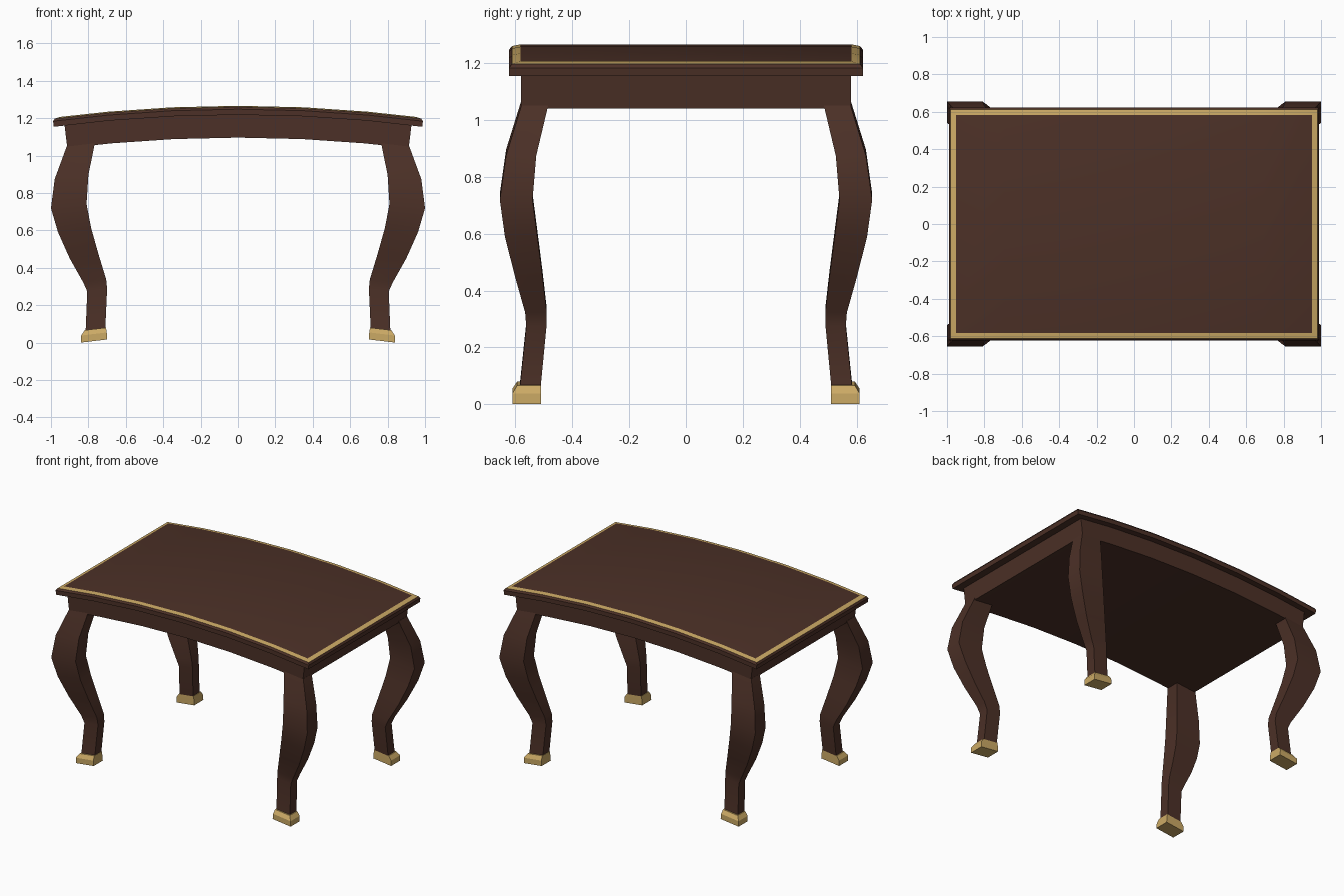
import bpy, bmesh, math

if "Cube" in bpy.data.objects:
    bpy.data.objects.remove(bpy.data.objects["Cube"])

def material(name, rgb):
    m = bpy.data.materials.new(name)
    m.diffuse_color = (*rgb, 1)
    m.use_nodes = True
    m.node_tree.nodes["Principled BSDF"].inputs["Base Color"].default_value = m.diffuse_color
    return m

WOOD = material("dark brown wood", (0.072, 0.030, 0.020))
GOLD = material("gold", (0.60, 0.40, 0.13))
RADIUS, PIVOT = 7.6, 1.22          # gentle arch of the table top

def loft(rings, gold_bands=()):
    """Join a stack of equal-sized rings and cap both ends."""
    bm = bmesh.new()
    loops = [[bm.verts.new(p) for p in r] for r in rings]
    n = len(loops[0])
    for k, (a, b) in enumerate(zip(loops, loops[1:])):
        for i in range(n):
            f = bm.faces.new((a[i], a[(i + 1) % n], b[(i + 1) % n], b[i]))
            f.material_index = 1 if k in gold_bands else 0
    bm.faces.new(loops[0])
    bm.faces.new(loops[-1])
    bmesh.ops.recalc_face_normals(bm, faces=bm.faces)
    return bm

def finish(bm, name, mats, angle):
    me = bpy.data.meshes.new(name)
    bm.to_mesh(me)
    bm.free()
    for m in mats:
        me.materials.append(m)
    ob = bpy.data.objects.new(name, me)
    bpy.context.collection.objects.link(ob)
    bpy.ops.object.select_all(action='DESELECT')
    bpy.context.view_layer.objects.active = ob
    ob.select_set(True)
    bpy.ops.object.shade_smooth_by_angle(angle=math.radians(angle))
    return ob

def arch(bm):
    """Cut across the length, then bend the flat block into an arch."""
    for x in (-0.69, -0.35, 0, 0.35, 0.69):
        bmesh.ops.bisect_plane(bm, geom=bm.verts[:] + bm.edges[:] + bm.faces[:],
                               plane_co=(x, 0, 0), plane_no=(1, 0, 0))
    for v in bm.verts:
        a, r = v.co.x / RADIUS, RADIUS + v.co.z - PIVOT
        v.co.x = r * math.sin(a)
        v.co.z = PIVOT - RADIUS + r * math.cos(a)
    bmesh.ops.recalc_face_normals(bm, faces=bm.faces)
    return bm

def rect(x, y, z):
    return [(-x, -y, z), (x, -y, z), (x, y, z), (-x, y, z)]

# table top: moulded edge with a gold inlay band
edge = [(0.0, 1.218), (0.0, 1.248), (0.010, 1.260), (0.040, 1.266)]
top = loft([rect(0.988 - i, 0.622 - i, z) for i, z in edge], gold_bands=(2,))
finish(arch(top), "table_top", (WOOD, GOLD), 20)

# apron block under the top
finish(arch(loft([rect(0.93, 0.58, 1.096), rect(0.93, 0.58, 1.222)])),
       "apron", (WOOD,), 20)

# curved legs and gold feet: (height, outer x, inner x, outer y, inner y)
LEG = [(1.060, .915, .765, .579, .485), (.885, .980, .800, .633, .527),
       (.730, 1.00, .810, .655, .540), (.600, .962, .785, .637, .523),
       (.460, .900, .745, .602, .505), (.330, .828, .705, .566, .490),
       (.280, .806, .700, .562, .491), (.060, .815, .710, .585, .512)]
FOOT = [(.073, .820, .706, .594, .511), (.046, .839, .702, .611, .510),
        (.0085, .839, .699, .611, .510)]

def limb(sections, sx, sy):
    rings = []
    for z, xo, xi, yo, yi in sections:
        tilt = 0.06 * (xo - xi)     # sections lean with the arch
        rings.append([(sx * xo, sy * yo, z - tilt), (sx * xi, sy * yo, z + tilt),
                      (sx * xi, sy * yi, z + tilt), (sx * xo, sy * yi, z - tilt)])
    return loft(rings)

for sx, side in ((-1, "left"), (1, "right")):
    for sy, end in ((-1, "front"), (1, "back")):
        finish(limb(LEG, sx, sy), f"{end}_{side}_leg", (WOOD,), 35)
        finish(limb(FOOT, sx, sy), f"{end}_{side}_foot", (GOLD,), 20)
